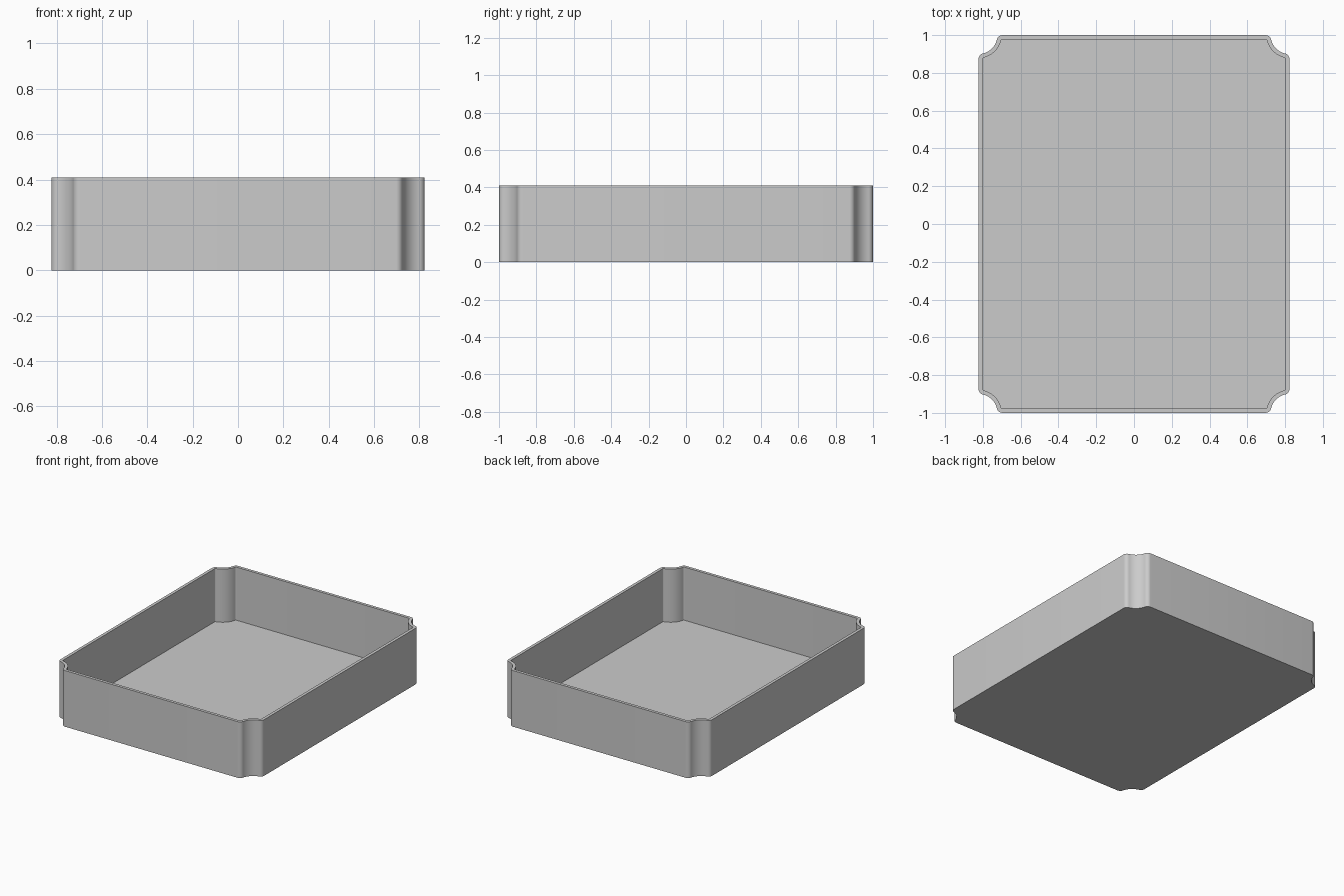
import bpy
import bmesh
import math
from mathutils import Vector

cube = bpy.data.objects.get("Cube")
if cube:
    bpy.data.objects.remove(cube, do_unlink=True)

HALF_X, HALF_Y, HEIGHT = 0.823, 1.0, 0.41
WALL, FLOOR = 0.022, 0.022
NOTCH, ROUND = 0.10, 0.03      # scooped corner radius, rounded shoulder radius

grey = bpy.data.materials.new("light grey")
grey.use_nodes = True
grey.diffuse_color = (0.6, 0.6, 0.6, 1)
grey.node_tree.nodes["Principled BSDF"].inputs["Base Color"].default_value = (0.6, 0.6, 0.6, 1)


def arc(center, radius, start, end, steps):
    """Points along an arc, both ends included."""
    angles = [start + (end - start) * i / steps for i in range(steps + 1)]
    return [center + radius * Vector((math.cos(a), math.sin(a))) for a in angles]


def outline(inset):
    """Counterclockwise tray outline with scooped corners, moved in by inset."""
    reach = math.sqrt((NOTCH + ROUND) ** 2 - ROUND ** 2)
    tilt = math.asin(ROUND / (NOTCH + ROUND))
    corner = Vector((HALF_X, HALF_Y))
    small, big = ROUND - inset, NOTCH + inset
    side = arc(corner + Vector((-ROUND, -reach)), small, 0, math.pi / 2 - tilt, 8)
    scoop = arc(corner, big, 1.5 * math.pi - tilt, math.pi + tilt, 16)
    end = arc(corner + Vector((-reach, -ROUND)), small, tilt, math.pi / 2, 8)
    quarter = side + scoop[1:-1] + end
    points = []
    for sx, sy in ((1, 1), (-1, 1), (-1, -1), (1, -1)):
        part = [(p.x * sx, p.y * sy) for p in quarter]
        points += part if sx * sy > 0 else part[::-1]
    return points


# Tray: one closed shell running outside, over the rim and down to the floor
bm = bmesh.new()
rings = []
for inset, z in ((0, 0), (0, HEIGHT), (WALL, HEIGHT), (WALL, FLOOR)):
    rings.append([bm.verts.new((x, y, z)) for x, y in outline(inset)])
for low, high in zip(rings, rings[1:]):
    for i in range(len(low)):
        j = (i + 1) % len(low)
        bm.faces.new((low[i], low[j], high[j], high[i]))
bm.faces.new(rings[0][::-1])
bm.faces.new(rings[-1])

mesh = bpy.data.meshes.new("tray")
bm.to_mesh(mesh)
bm.free()
mesh.materials.append(grey)
tray = bpy.data.objects.new("tray", mesh)
bpy.context.collection.objects.link(tray)

bpy.ops.object.select_all(action="DESELECT")
tray.select_set(True)
bpy.context.view_layer.objects.active = tray
bpy.ops.object.shade_smooth_by_angle(angle=math.radians(30))
